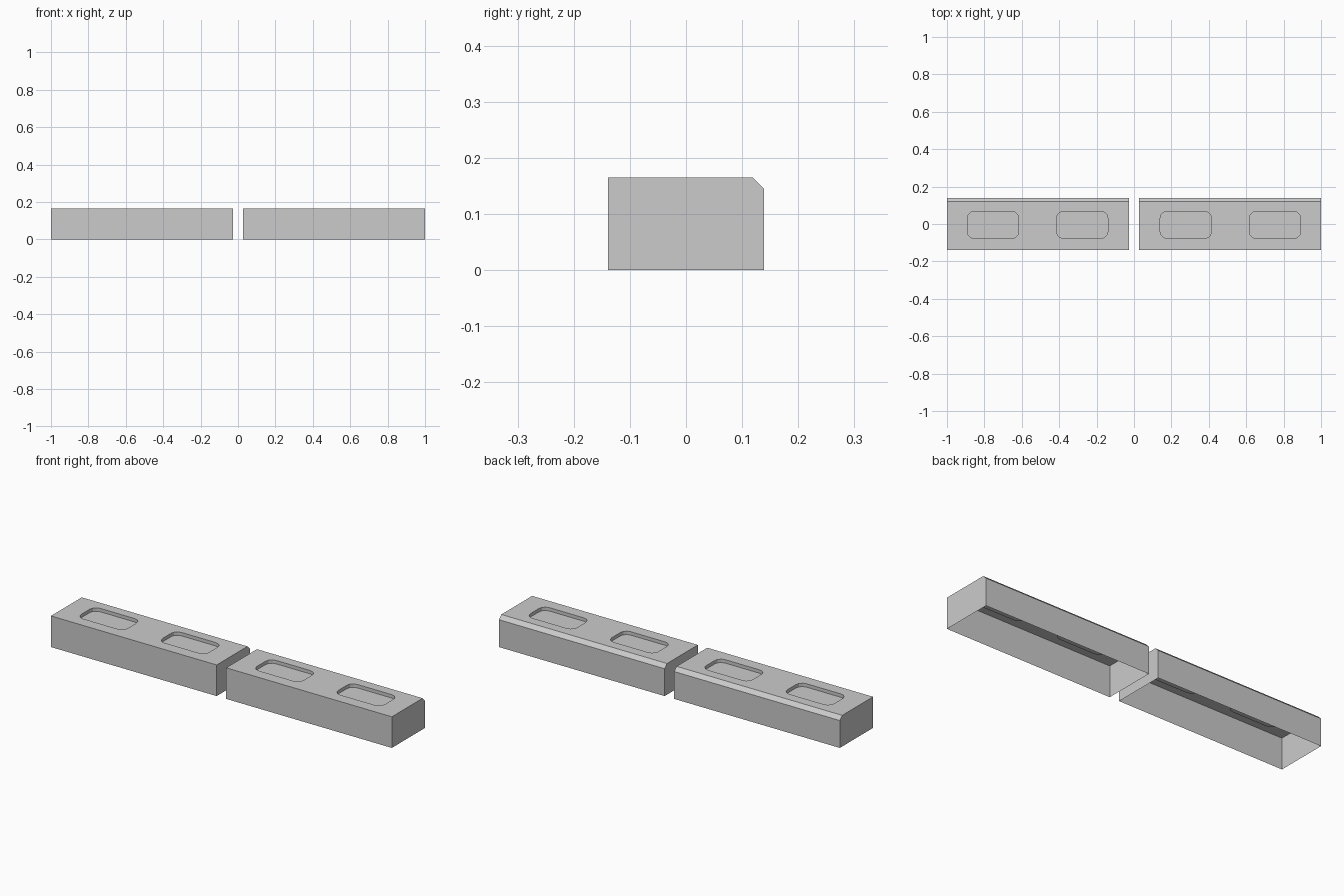
import bpy, bmesh, math

if "Cube" in bpy.data.objects:
    bpy.data.objects.remove(bpy.data.objects["Cube"])

GAP, END, HALF_Y, HEIGHT, CHAMFER = 0.028, 1.0, 0.139, 0.165, 0.02
POCKET_X, POCKET_Y = (0.277, 0.754), -0.005
POCKET_W, POCKET_D, RADIUS, DEPTH, SEGS = 0.137, 0.072, 0.036, 0.018, 3


def rounded_loop(cx, cy):
    """Outline of a rounded rectangle, counter-clockwise."""
    pts = []
    for k, (sx, sy) in enumerate([(1, 1), (-1, 1), (-1, -1), (1, -1)]):
        for i in range(SEGS + 1):
            a = (k + i / SEGS) * math.pi / 2
            pts.append((cx + sx * (POCKET_W - RADIUS) + RADIUS * math.cos(a),
                        cy + sy * (POCKET_D - RADIUS) + RADIUS * math.sin(a)))
    return pts


def make_block(name, side):
    bm = bmesh.new()

    # Outer shell, open underneath, chamfered along the back top edge
    profile = [(-HALF_Y, 0), (-HALF_Y, HEIGHT), (HALF_Y - CHAMFER, HEIGHT),
               (HALF_Y, HEIGHT - CHAMFER), (HALF_Y, 0)]
    ends = [[bm.verts.new((side * x, y, z)) for y, z in profile] for x in (GAP, END)]
    a, b = ends
    bm.faces.new(a)
    bm.faces.new(b)
    for i in (0, 2, 3):
        bm.faces.new((a[i], a[i + 1], b[i + 1], b[i]))
    rim = [bm.edges.get(p) or bm.edges.new(p) for p in
           ((a[1], a[2]), (a[2], b[2]), (b[2], b[1]), (b[1], a[1]))]

    # Shallow rounded pockets: walls and floor
    for cx in POCKET_X:
        pts = rounded_loop(side * cx, POCKET_Y)
        top = [bm.verts.new((x, y, HEIGHT)) for x, y in pts]
        low = [bm.verts.new((x, y, HEIGHT - DEPTH)) for x, y in pts]
        bm.faces.new(low)
        for i in range(len(pts)):
            j = (i + 1) % len(pts)
            bm.faces.new((top[i], top[j], low[j], low[i]))
            rim.append(bm.edges.get((top[i], top[j])))

    # Top deck around the pockets
    fill = bmesh.ops.triangle_fill(bm, edges=rim, use_beauty=True, normal=(0, 0, 1))
    deck = [f for f in fill["geom"] if isinstance(f, bmesh.types.BMFace)]
    bmesh.ops.dissolve_limit(bm, angle_limit=0.01, edges=list({e for f in deck for e in f.edges}),
                             verts=[])
    bmesh.ops.recalc_face_normals(bm, faces=bm.faces)

    mesh = bpy.data.meshes.new(name)
    bm.to_mesh(mesh)
    bm.free()
    bpy.context.collection.objects.link(bpy.data.objects.new(name, mesh))


make_block("left_block", -1)
make_block("right_block", 1)
